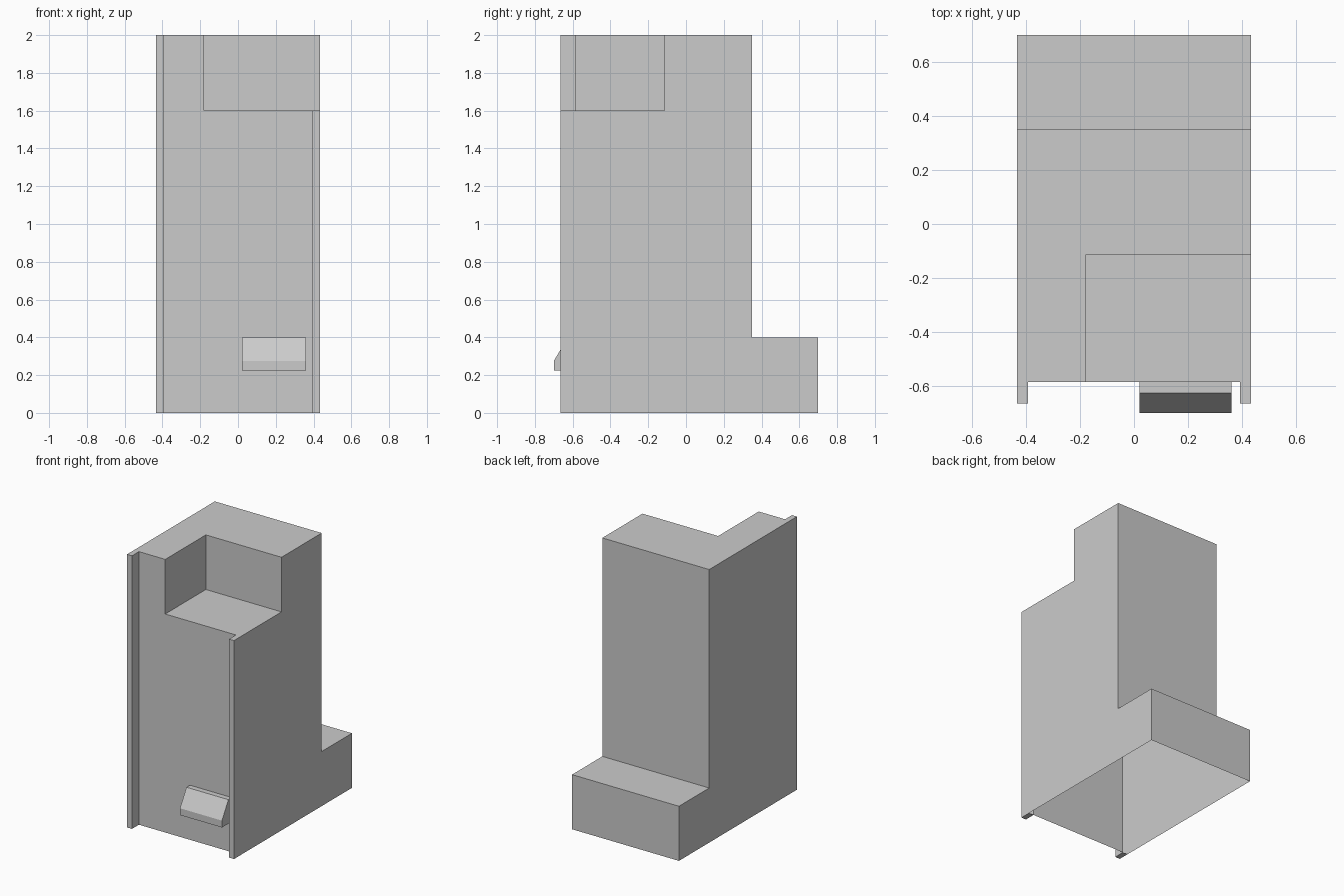
import bpy
import bmesh

cube = bpy.data.objects.get("Cube")
if cube:
    bpy.data.objects.remove(cube, do_unlink=True)

# Single plain grey paint
grey = bpy.data.materials.new("plain_grey")
grey.use_nodes = True
color = (0.6, 0.6, 0.6, 1.0)
grey.diffuse_color = color
grey.node_tree.nodes["Principled BSDF"].inputs["Base Color"].default_value = color

# Main dimensions
HALF = 0.433            # half width
LIP, PANEL = -0.665, -0.585   # front of the side lips, front panel
BACK, FOOT = 0.35, 0.70       # back of the tower, back of the foot
STEP, SHELF, TOP = 0.40, 1.60, 2.0
NOTCH_X, NOTCH_Y = -0.18, -0.115
LIP_W = 0.04


def finish(name, bm):
    bmesh.ops.remove_doubles(bm, verts=bm.verts[:], dist=0.0001)
    bmesh.ops.recalc_face_normals(bm, faces=bm.faces[:])
    bmesh.ops.dissolve_limit(bm, angle_limit=0.01, verts=bm.verts[:], edges=bm.edges[:])
    mesh = bpy.data.meshes.new(name)
    bm.to_mesh(mesh)
    bm.free()
    mesh.materials.append(grey)
    obj = bpy.data.objects.new(name, mesh)
    bpy.context.collection.objects.link(obj)
    return obj


def face(bm, points):
    return bm.faces.new([bm.verts.new(p) for p in points])


def cheek(bm, x, profile):
    face(bm, [(x, y, z) for y, z in profile])


def strips(bm, x0, x1, profile, skip):
    """Sweep a side profile (y, z) along x, leaving out edges that match skip."""
    for a, b in zip(profile, profile[1:] + profile[:1]):
        if not skip(a, b):
            face(bm, [(x0, *a), (x0, *b), (x1, *b), (x1, *a)])


def rect(y0, y1, z0, z1):
    return [(y0, z0), (y1, z0), (y1, z1), (y0, z1)]


def side_profile(lip, notched):
    points = [(PANEL, 0), (FOOT, 0), (FOOT, STEP), (BACK, STEP), (BACK, TOP), (NOTCH_Y, TOP)]
    points += [(NOTCH_Y, SHELF)] if notched else [(PANEL, TOP)]
    if lip:
        if notched:
            points.append((PANEL, SHELF))
        else:
            points.append((LIP, TOP))
        points += [(LIP, SHELF), (LIP, 0)]
    else:
        points.append((PANEL, SHELF))
    return points


def open_bottom(a, b):
    return a[1] == 0 and b[1] == 0 and max(a[0], b[0]) > 0


# Cabinet shell: open underneath, swept in four slices across its width
bm = bmesh.new()
slices = [(-HALF, -HALF + LIP_W, True, False),
          (-HALF + LIP_W, NOTCH_X, False, False),
          (NOTCH_X, HALF - LIP_W, False, True),
          (HALF - LIP_W, HALF, True, True)]
for x0, x1, lip, notched in slices:
    strips(bm, x0, x1, side_profile(lip, notched), open_bottom)

# Outer walls, lip inner faces and the wall of the corner notch
cheek(bm, -HALF, side_profile(True, False))
cheek(bm, HALF, side_profile(True, True))
cheek(bm, -HALF + LIP_W, rect(LIP, PANEL, 0, TOP))
cheek(bm, HALF - LIP_W, rect(LIP, PANEL, 0, SHELF))
cheek(bm, NOTCH_X, rect(PANEL, NOTCH_Y, SHELF, TOP))
finish("cabinet_shell", bm)

# Sloped tray on the front panel, open where it meets the panel
bm = bmesh.new()
tray = [(PANEL, 0.225), (-0.70, 0.225), (-0.70, 0.275), (-0.625, 0.40), (PANEL, 0.40)]
strips(bm, 0.02, 0.36, tray, lambda a, b: a[0] == PANEL and b[0] == PANEL)
for x in (0.02, 0.36):
    cheek(bm, x, tray)
finish("front_tray", bm)
